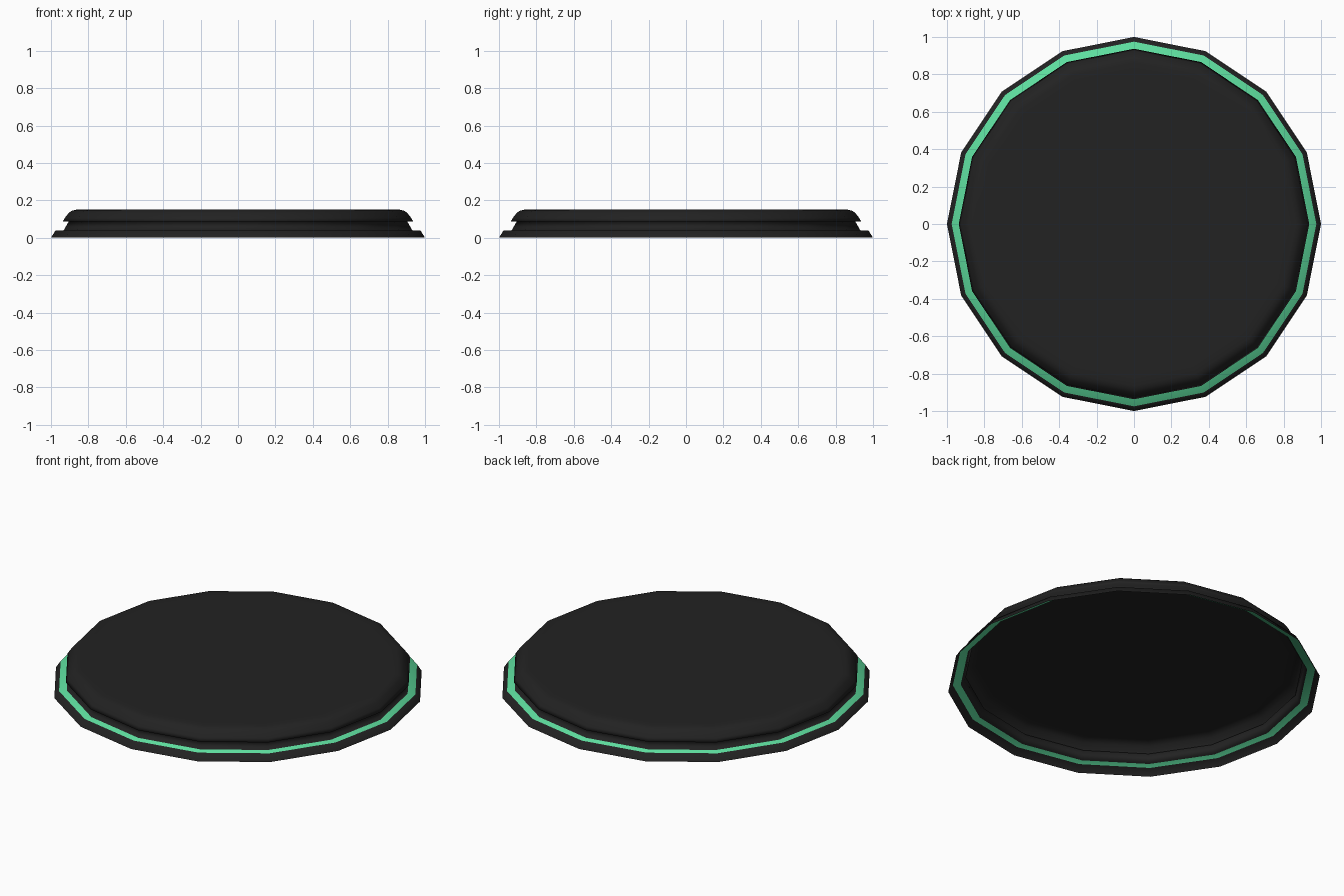
import bpy, bmesh, math

if "Cube" in bpy.data.objects:
    bpy.data.objects.remove(bpy.data.objects["Cube"])

SIDES = 16


def material(name, rgb):
    m = bpy.data.materials.new(name)
    m.diffuse_color = (*rgb, 1)
    m.use_nodes = True
    m.node_tree.nodes["Principled BSDF"].inputs["Base Color"].default_value = m.diffuse_color
    return m


black = material("matte black", (0.016, 0.016, 0.016))
green = material("mint green", (0.11, 0.72, 0.34))

# Profile (radius, height) from the open bottom rim up to the top face
profile = [(1.0, 0.0), (0.975, 0.04), (0.932, 0.04), (0.905, 0.087),
           (0.937, 0.087), (0.925, 0.107), (0.905, 0.133),
           (0.887, 0.145), (0.865, 0.15), (0.82, 0.15)]
GREEN_BAND = 1  # flat step above the base rim

bm = bmesh.new()
rings = []
for r, z in profile:
    rings.append([bm.verts.new((r * math.cos(2 * math.pi * i / SIDES),
                                r * math.sin(2 * math.pi * i / SIDES), z))
                  for i in range(SIDES)])

# Side bands, hollow underneath
for k in range(len(rings) - 1):
    a, b = rings[k], rings[k + 1]
    for i in range(SIDES):
        j = (i + 1) % SIDES
        f = bm.faces.new((a[i], a[j], b[j], b[i]))
        f.material_index = 1 if k == GREEN_BAND else 0

# Top face
bm.faces.new(rings[-1])
for f in bm.faces:
    f.smooth = True

mesh = bpy.data.meshes.new("round_base")
bm.to_mesh(mesh)
bm.free()
mesh.materials.append(black)
mesh.materials.append(green)
bpy.context.collection.objects.link(bpy.data.objects.new("round_base", mesh))
